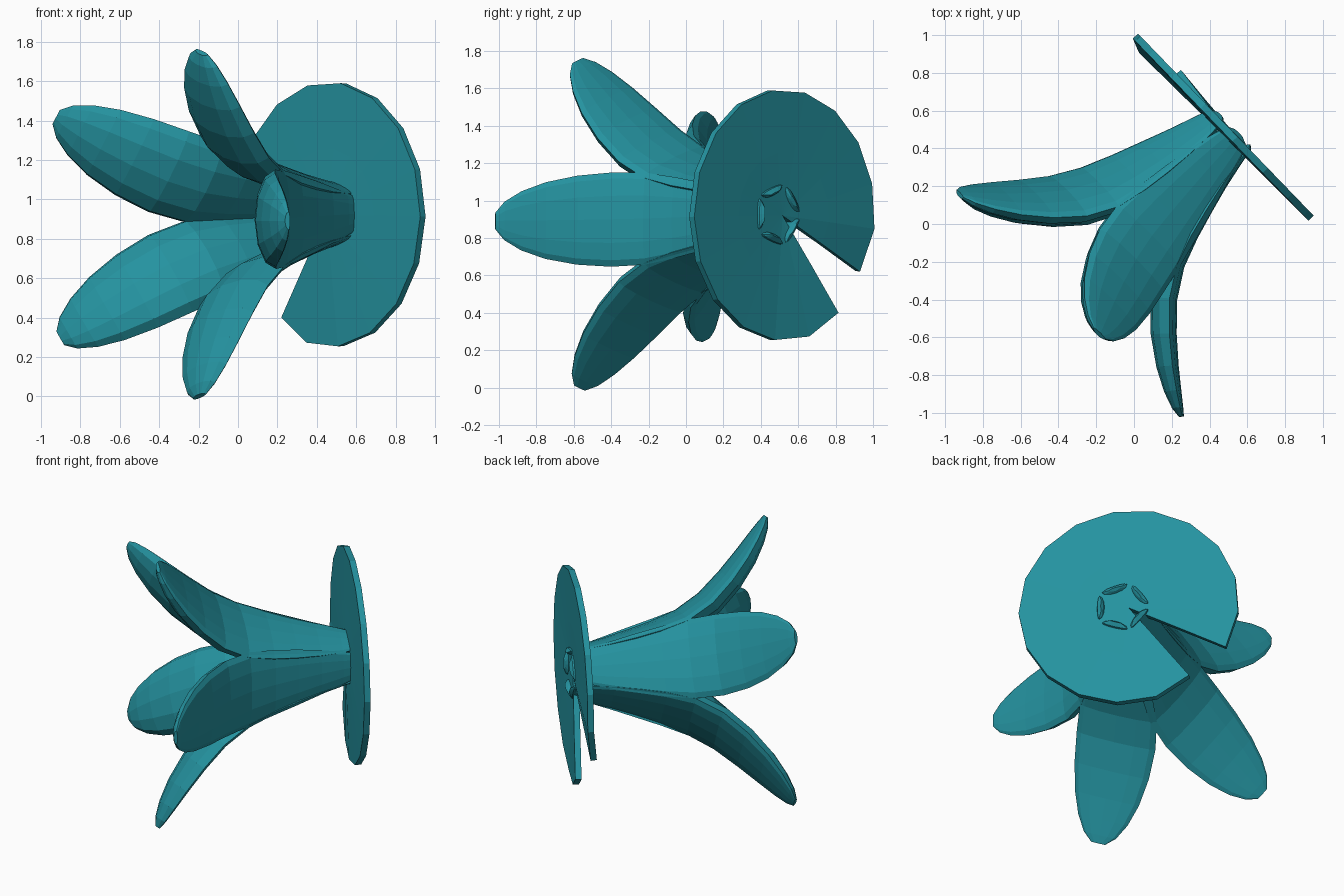
import bpy, bmesh, math
from mathutils import Vector

if "Cube" in bpy.data.objects:
    bpy.data.objects.remove(bpy.data.objects["Cube"])

teal = bpy.data.materials.new("teal")
teal.diffuse_color = (0.018, 0.29, 0.35, 1)
teal.use_nodes = True
teal.node_tree.nodes["Principled BSDF"].inputs["Base Color"].default_value = teal.diffuse_color
Q = math.sqrt(0.5)


def place(s, t, h):
    """s runs along the flower axis (1,1,0), t sideways (-1,1,0), h is height."""
    return Vector(((s - t) * Q, (s + t) * Q, h))


def finish(bm, name):
    bmesh.ops.recalc_face_normals(bm, faces=bm.faces)
    me = bpy.data.meshes.new(name)
    bm.to_mesh(me)
    bm.free()
    me.materials.append(teal)
    ob = bpy.data.objects.new(name, me)
    bpy.context.collection.objects.link(ob)
    return ob


def blade(name, stations, angle):
    """Closed blade, gently convex outside and full inside, from (s, radius, half width)."""
    bm = bmesh.new()
    half = 6
    rings = []
    for i, (s, r, w) in enumerate(stations):
        a, b = stations[max(i - 1, 0)], stations[min(i + 1, len(stations) - 1)]
        d = Vector((b[0] - a[0], b[1] - a[1])).normalized()
        n = Vector((d.y, -d.x))                     # outward in the s-r plane
        ring = []
        for k in range(2 * half):
            q = math.pi * k / half
            x, c = math.cos(q), math.sin(q)
            off = w * (0.15 * c - 0.1) if c > 0 else w * (0.42 * c - 0.1)
            ps, pr = s + n.x * off, r + n.y * off
            ca, sa = math.cos(angle), math.sin(angle)
            axis_h = 0.925 - 0.04 * (0.7 - ps)
            axis_t = 0.006 - 0.025 * ps
            ring.append(bm.verts.new(place(ps, axis_t + pr * ca - w * x * sa,
                                           axis_h + pr * sa + w * x * ca)))
        rings.append(ring)
    for A, B in zip(rings, rings[1:]):
        for k in range(2 * half):
            j = (k + 1) % (2 * half)
            bm.faces.new((A[k], A[j], B[j], B[k]))
    bm.faces.new(rings[0])
    bm.faces.new(rings[-1])
    return finish(bm, name)


# Five overlapping petals forming the tube and the open mouth
petal = [(.733, .125, .035), (.715, .145, .078), (.62, .163, .11), (.48, .195, .148),
         (.33, .237, .185), (.18, .283, .217), (.02, .345, .246), (-.13, .445, .252),
         (-.26, .575, .238), (-.37, .705, .205), (-.45, .81, .158), (-.505, .885, .103),
         (-.535, .925, .045)]
for i, deg in enumerate((36, 109, 179, 252, 321)):
    blade(f"petal_{i + 1}", petal, math.radians(deg))

# Round notched leaf behind the flower, dished and twisted slightly at the notch
bm = bmesh.new()
segs, R = 16, 0.672
start, sweep = math.radians(-27), math.radians(332.5)
hub = bm.verts.new(place(.682, .03, .92))
rows = []
for i in range(segs + 1):
    f = i / segs
    a = start + sweep * f
    twist = 0.012 + 0.012 * math.cos(a) + {0: -.03, segs - 1: .014, segs: .032}.get(i, 0)
    trim = {0: .985, segs: .955}.get(i, 1)
    row = [bm.verts.new(place(.685 + twist * q, .03 + R * q * math.cos(a),
                              .923 + R * q * math.sin(a))) for q in (0.5, trim)]
    rows.append(row)
for A, B in zip(rows, rows[1:]):
    bm.faces.new((hub, A[0], B[0]))
    bm.faces.new((A[0], A[1], B[1], B[0]))
leaf = finish(bm, "leaf")
mod = leaf.modifiers.new("thickness", 'SOLIDIFY')
mod.thickness = 0.038
mod.offset = 0
